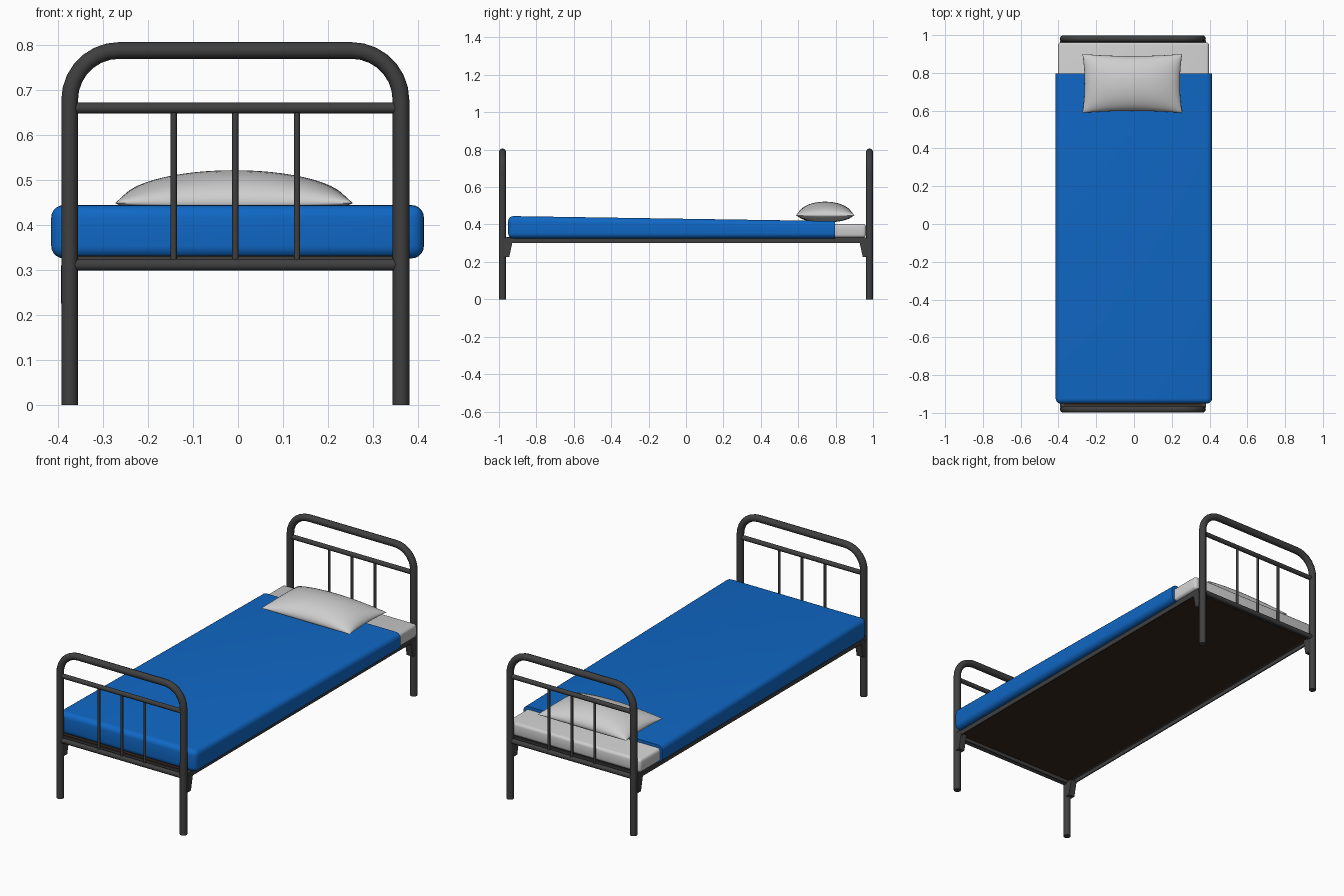
import bpy, bmesh, math
from mathutils import Vector

if "Cube" in bpy.data.objects:
    bpy.data.objects.remove(bpy.data.objects["Cube"])

CX = -0.006          # frame centre in x
PX, PY = 0.368, 0.981   # post offsets


def material(name, rgb):
    m = bpy.data.materials.new(name)
    m.diffuse_color = (*rgb, 1)
    m.use_nodes = True
    m.node_tree.nodes["Principled BSDF"].inputs["Base Color"].default_value = m.diffuse_color
    return m


METAL = material("dark grey metal", (0.05, 0.05, 0.05))
BLUE = material("blue blanket", (0.005, 0.137, 0.56))
WHITE = material("light grey linen", (0.62, 0.62, 0.62))
BROWN = material("dark brown board", (0.037, 0.02, 0.012))


def finish(ob, mat, angle=40):
    ob.data.materials.clear()
    ob.data.materials.append(mat)
    bpy.ops.object.select_all(action='DESELECT')
    ob.select_set(True)
    bpy.context.view_layer.objects.active = ob
    bpy.ops.object.shade_smooth_by_angle(angle=math.radians(angle))
    return ob


def from_bmesh(name, bm, mat, angle=40):
    bmesh.ops.recalc_face_normals(bm, faces=bm.faces)
    me = bpy.data.meshes.new(name)
    bm.to_mesh(me)
    bm.free()
    ob = bpy.data.objects.new(name, me)
    bpy.context.collection.objects.link(ob)
    return finish(ob, mat, angle)


def tube(name, pts, r, res=3):
    cu = bpy.data.curves.new(name, 'CURVE')
    cu.dimensions = '3D'
    cu.bevel_depth, cu.bevel_resolution, cu.use_fill_caps = r, res, True
    sp = cu.splines.new('POLY')
    sp.points.add(len(pts) - 1)
    for p, c in zip(sp.points, pts):
        p.co = (*c, 1)
    ob = bpy.data.objects.new(name, cu)
    bpy.context.collection.objects.link(ob)
    bpy.ops.object.select_all(action='DESELECT')
    ob.select_set(True)
    bpy.context.view_layer.objects.active = ob
    bpy.ops.object.convert(target='MESH')
    return finish(bpy.context.object, METAL, 50)


def box(name, lo, hi, mat, bevel=0.0, seg=3, shape=None):
    bm = bmesh.new()
    bmesh.ops.create_cube(bm, size=1)
    for v in bm.verts:
        v.co = Vector([lo[i] + (v.co[i] + 0.5) * (hi[i] - lo[i]) for i in range(3)])
        if shape:
            shape(v.co)
    if bevel:
        bmesh.ops.bevel(bm, geom=bm.edges[:], offset=bevel, segments=seg,
                        profile=0.5, affect='EDGES')
    return from_bmesh(name, bm, mat)


# bed ends: bent hoop, cross rails and uprights
R, TOP = 0.11, 0.788
for end, s in (("foot", -1), ("head", 1)):
    y = s * PY
    pts = [(CX - PX, y, 0)]
    for cx, a0 in ((CX - PX + R, 180), (CX + PX - R, 90)):
        for i in range(8):
            a = math.radians(a0 - 90 * i / 7)
            pts.append((cx + R * math.cos(a), y, TOP - R + R * math.sin(a)))
    pts.append((CX + PX, y, 0))
    tube(end + "_hoop", pts, 0.0185)
    for label, z, r in (("upper", 0.66, 0.0125), ("lower", 0.312, 0.0135)):
        tube(f"{end}_{label}_rail", [(CX - PX, y, z), (CX + PX, y, z)], r)
    for i in (-1, 0, 1):
        x = CX + 0.137 * i
        tube(f"{end}_upright_{i + 2}", [(x, y, 0.315), (x, y, 0.658)], 0.007, 2)

    # angle iron across the bed end
    box(end + "_angle_wall", (CX - 0.37, min(s * .962, s * .968), .302),
        (CX + 0.37, max(s * .962, s * .968), .33), METAL)
    box(end + "_angle_flange", (CX - 0.37, min(s * .935, s * .965), .322),
        (CX + 0.37, max(s * .935, s * .965), .328), METAL)

    # tapered corner brackets below the side rails
    for side, t in (("left", -1), ("right", 1)):
        def taper(c, s=s):
            if c.z < 0.26 and abs(c.y) < 0.95:
                c.y += s * 0.018
        x = CX + t * 0.369
        ys = sorted((s * 0.927, s * 0.972))
        box(f"{end}_{side}_bracket", (x - 0.018, ys[0], 0.226),
            (x + 0.018, ys[1], 0.31), METAL, shape=taper)

# L-shaped side rails
for side, t in (("left", -1), ("right", 1)):
    xs = sorted((CX + t * 0.380, CX + t * 0.386))
    box(side + "_rail_wall", (xs[0], -0.97, 0.301), (xs[1], 0.97, 0.33), METAL)
    xs = sorted((CX + t * 0.348, CX + t * 0.384))
    box(side + "_rail_flange", (xs[0], -0.97, 0.322), (xs[1], 0.97, 0.328), METAL)

# board under the mattress
box("base_board", (CX - 0.365, -0.96, 0.319), (CX + 0.365, 0.955, 0.332), BROWN)

# mattress
box("mattress", (-0.402, -0.93, 0.33), (0.397, 0.962, 0.402), WHITE, 0.015)


# blanket, slightly lower toward the head
def slope(c):
    if c.z > 0.4 and c.y > 0:
        c.z = 0.418


bm = bmesh.new()
bmesh.ops.create_cube(bm, size=1)
for v in bm.verts:
    v.co = Vector((v.co.x * 0.828 - 0.001, -0.951 + (v.co.y + 0.5) * 1.747,
                   0.326 + (v.co.z + 0.5) * 0.119))
    slope(v.co)
# round everything but the open head edge
edges = [e for e in bm.edges if min(v.co.y for v in e.verts) < 0]
bmesh.ops.bevel(bm, geom=edges, offset=0.028, segments=5, profile=0.5, affect='EDGES')
from_bmesh("blanket", bm, BLUE)

# pillow: two puffed sheets joined at a pinched seam
bm = bmesh.new()
NU, NV = 28, 20
for sgn, h in ((1, 0.073), (-1, 0.038)):
    grid = []
    for i in range(NU + 1):
        u = math.sin(math.pi / 2 * (2 * i / NU - 1))
        row = []
        for j in range(NV + 1):
            v = math.sin(math.pi / 2 * (2 * j / NV - 1))
            px = -0.009 + u * (0.264 - 0.012 * (1 - v * v))
            py = 0.744 + v * (0.156 - 0.011 * (1 - u * u))
            puff = (max(0, 1 - u * u) * max(0, 1 - v * v)) ** 0.5
            row.append(bm.verts.new((px, py, 0.449 + sgn * h * puff)))
        grid.append(row)
    for i in range(NU):
        for j in range(NV):
            bm.faces.new((grid[i][j], grid[i + 1][j], grid[i + 1][j + 1], grid[i][j + 1]))
bmesh.ops.remove_doubles(bm, verts=bm.verts, dist=0.0003)
from_bmesh("pillow", bm, WHITE, 60)
